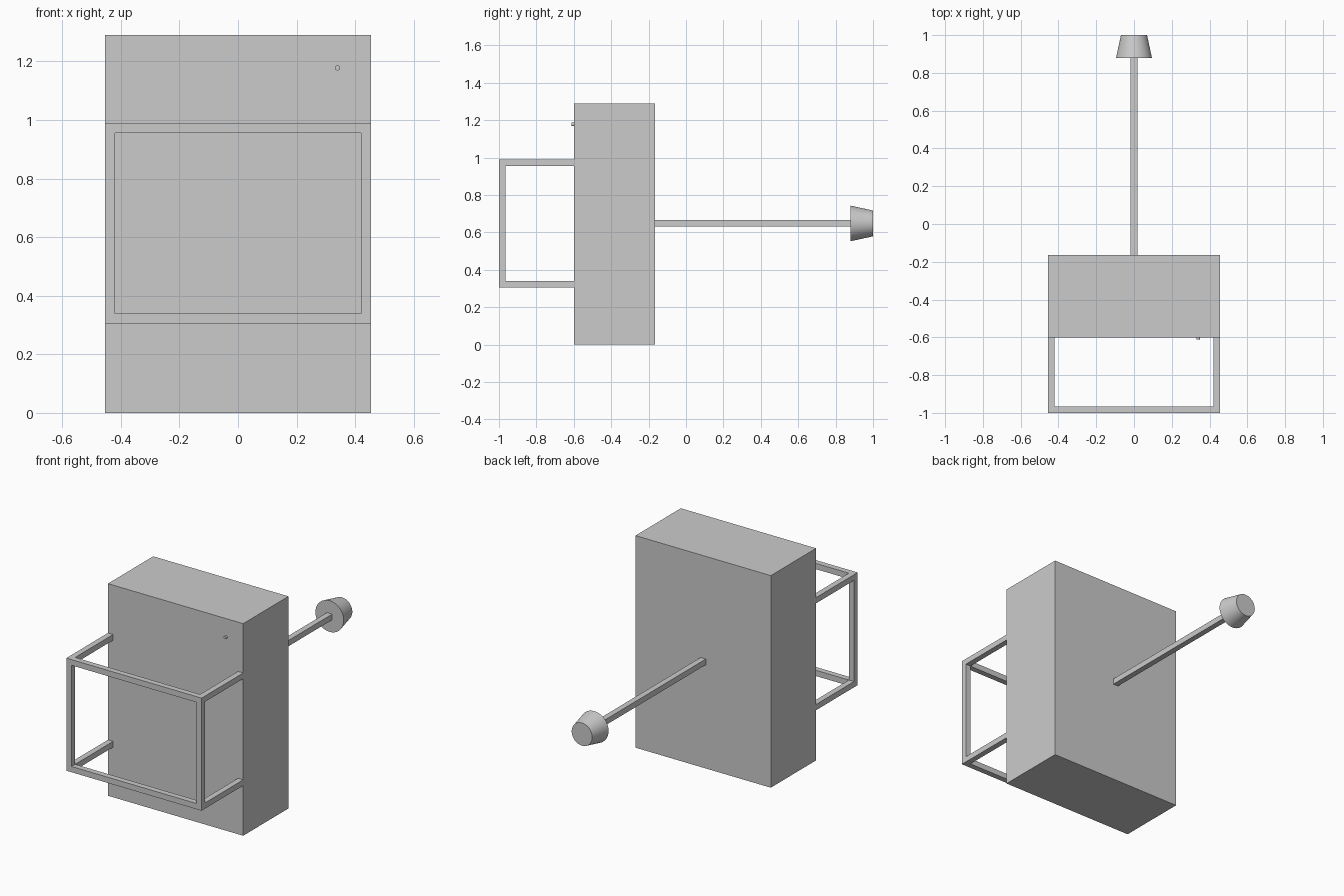
import bpy
import math

if "Cube" in bpy.data.objects:
    bpy.data.objects.remove(bpy.data.objects["Cube"])


def box(name, x, y, z):
    """Box from (min, max) ranges along each axis."""
    ranges = (x, y, z)
    bpy.ops.mesh.primitive_cube_add(size=1, location=[(a + b) / 2 for a, b in ranges])
    ob = bpy.context.object
    ob.name = name
    ob.scale = [b - a for a, b in ranges]
    bpy.ops.object.transform_apply(location=False, rotation=False, scale=True)
    return ob


def cone_y(name, r_front, r_back, y, x, z, sides):
    """Round part along +y, smooth sides with sharp rims."""
    bpy.ops.mesh.primitive_cone_add(
        vertices=sides, radius1=r_front, radius2=r_back, depth=y[1] - y[0],
        location=(x, (y[0] + y[1]) / 2, z), rotation=(-math.pi / 2, 0, 0))
    ob = bpy.context.object
    ob.name = name
    bpy.ops.object.shade_smooth_by_angle(angle=math.radians(30))
    return ob


W = 0.455          # half width of body and frame
T = 0.035          # bar thickness
FRONT, BACK = -0.60, -0.165
LOW, HIGH = 0.305, 0.99
ROD_Z = 0.648

# Main cabinet body
box("body", (-W, W), (FRONT, BACK), (0, 1.29))

# Front frame: rails across, arms back to the body
for level, z in (("lower", (LOW, LOW + T)), ("upper", (HIGH - T, HIGH))):
    box(f"{level}_rail", (-W, W), (-1, -1 + T), z)
    for side, x in (("left", (-W, -W + T)), ("right", (W - T, W))):
        box(f"{level}_{side}_arm", x, (-1 + T, FRONT), z)

# Front frame: uprights between the rails
for side, x in (("left", (-W, -W + T)), ("right", (W - T, W))):
    box(f"{side}_upright", x, (-1, -1 + T), (LOW + T, HIGH - T))

# Rear rod with tapered end cap
box("rear_rod", (-T / 2, T / 2), (BACK, 0.88), (ROD_Z - T / 2, ROD_Z + T / 2))
cone_y("rod_end", 0.095, 0.069, (0.88, 1.0), 0, ROD_Z, 64)

# Small button on the front
cone_y("button", 0.009, 0.009, (FRONT - 0.011, FRONT), 0.34, 1.178, 24)
